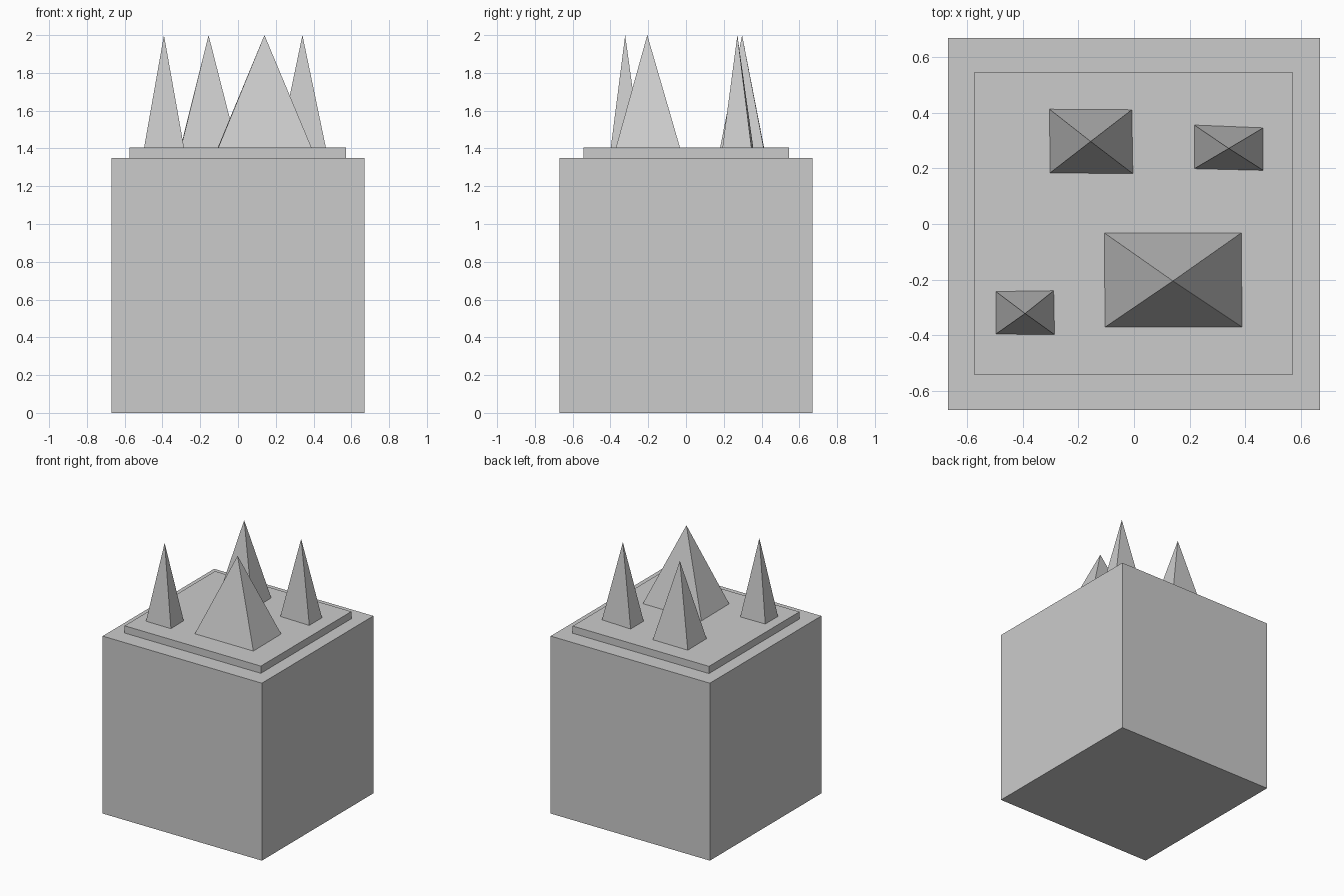
import bpy, bmesh

if "Cube" in bpy.data.objects:
    bpy.data.objects.remove(bpy.data.objects["Cube"])


def finish(name, bm):
    bmesh.ops.recalc_face_normals(bm, faces=bm.faces)
    mesh = bpy.data.meshes.new(name)
    bm.to_mesh(mesh)
    bm.free()
    obj = bpy.data.objects.new(name, mesh)
    bpy.context.collection.objects.link(obj)


def box(name, x0, x1, y0, y1, z0, z1):
    bm = bmesh.new()
    bmesh.ops.create_cube(bm, size=1)
    for v in bm.verts:
        v.co = (x1 if v.co.x > 0 else x0,
                y1 if v.co.y > 0 else y0,
                z1 if v.co.z > 0 else z0)
    finish(name, bm)


def spike(name, base, apex):
    # four-sided pyramid from a slightly irregular base outline
    bm = bmesh.new()
    ring = [bm.verts.new((x, y, SLAB_TOP)) for x, y in base]
    tip = bm.verts.new((*apex, 2.0))
    bm.faces.new(ring)
    for i in range(4):
        bm.faces.new((ring[i], ring[(i + 1) % 4], tip))
    finish(name, bm)


BLOCK_TOP, SLAB_TOP = 1.35, 1.405

# Main block and the thin slab on top
box("block", -0.67, 0.67, -0.67, 0.67, 0, BLOCK_TOP)
box("top_slab", -0.575, 0.572, -0.542, 0.545, BLOCK_TOP, SLAB_TOP)

# Spikes standing on the slab
spike("spike_back_left",
      [(-0.302, 0.184), (-0.004, 0.181), (-0.008, 0.411), (-0.304, 0.413)],
      (-0.156, 0.297))
spike("spike_back_right",
      [(0.217, 0.199), (0.465, 0.193), (0.465, 0.346), (0.217, 0.356)],
      (0.341, 0.272))
spike("spike_front_right",
      [(-0.104, -0.371), (0.389, -0.371), (0.386, -0.032), (-0.107, -0.032)],
      (0.14, -0.205))
spike("spike_front_left",
      [(-0.497, -0.396), (-0.286, -0.398), (-0.289, -0.24), (-0.497, -0.243)],
      (-0.392, -0.322))
